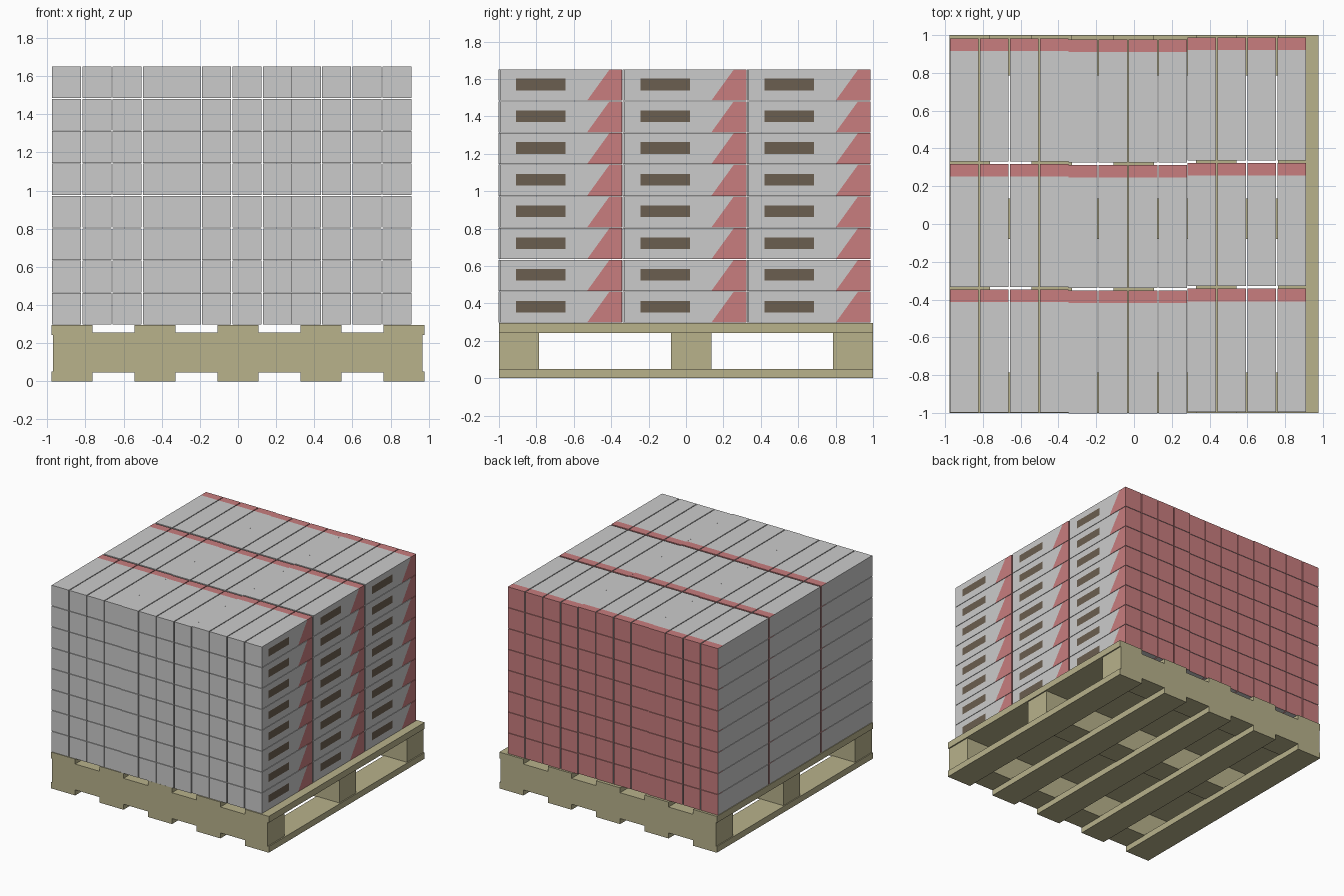
import bpy, bmesh

if "Cube" in bpy.data.objects:
    bpy.data.objects.remove(bpy.data.objects["Cube"])


def material(name, rgb):
    m = bpy.data.materials.new(name)
    m.diffuse_color = (*rgb, 1)
    m.use_nodes = True
    m.node_tree.nodes["Principled BSDF"].inputs["Base Color"].default_value = m.diffuse_color
    return m


wood = material("wood", (0.48, 0.445, 0.26))
red = material("red_print", (0.58, 0.205, 0.21))
brown = material("dark_handle", (0.147, 0.112, 0.08))


def slab(name, x0, x1, y0, y1, z0, z1):
    bpy.ops.mesh.primitive_cube_add(size=1)
    ob = bpy.context.object
    ob.name = name
    for v in ob.data.vertices:
        v.co = (x1 if v.co.x > 0 else x0,
                y1 if v.co.y > 0 else y0,
                z1 if v.co.z > 0 else z0)
    ob.data.materials.append(wood)
    return ob


# Pallet: five boards below and above, three stringers between
for i in range(5):
    x = -0.978 + i * 0.435
    slab(f"bottom_board_{i + 1}", x, x + 0.215, -1, 1, 0, 0.05)
    slab(f"top_board_{i + 1}", x, x + 0.215, -1, 1, 0.243, 0.295)
for i, y in enumerate((-1, -0.08, 0.785)):
    slab(f"stringer_{i + 1}", -0.97, 0.967, y, y + 0.215, 0.045, 0.255)

# One carton: grey body, red back end with slanted edge, handle patch on +x side
W, L, H = 0.152, 0.652, 0.166
LOW, TOP = 0.465, 0.585          # where the red begins at the bottom and top
mesh = bpy.data.meshes.new("carton")
for m in (None, red, brown):
    mesh.materials.append(m)
bm = bmesh.new()


def face(points, mat=0):
    f = bm.faces.new([bm.verts.new(p) for p in points])
    f.material_index = mat


def side(points, mat=0):
    face([(W, y, z) for y, z in points], mat)


face([(0, 0, 0), (W, 0, 0), (W, 0, H), (0, 0, H)])
face([(0, L, 0), (0, L, H), (W, L, H), (W, L, 0)], 1)
face([(0, 0, 0), (0, 0, H), (0, L, H), (0, L, 0)])
face([(0, 0, 0), (0, L, 0), (W, L, 0), (W, 0, 0)])
face([(0, 0, H), (W, 0, H), (W, TOP, H), (0, TOP, H)])
face([(0, TOP, H), (W, TOP, H), (W, L, H), (0, L, H)], 1)
outer = [(0, 0), (LOW, 0), (TOP, H), (0, H)]
patch = [(0.085, 0.055), (0.35, 0.055), (0.35, 0.117), (0.085, 0.117)]
for i in range(4):
    j = (i + 1) % 4
    side([outer[i], outer[j], patch[j], patch[i]])
side(patch, 2)
side([(LOW, 0), (L, 0), (L, H), (TOP, H)], 1)
bmesh.ops.remove_doubles(bm, verts=bm.verts, dist=1e-5)
bm.to_mesh(mesh)
bm.free()

# Three blocks of cartons, each 4 wide, 3 deep, 8 high
for i, shift in enumerate((0, -0.005, 0.004)):
    ob = bpy.data.objects.new(f"carton_block_{i + 1}", mesh)
    bpy.context.collection.objects.link(ob)
    ob.location = (-0.975 + i * 0.6285, -0.998 + shift, 0.297)
    for count, step in ((4, (0.1588, 0, 0)), (3, (0, 0.6645, 0)), (8, (0, 0, 0.1696))):
        arr = ob.modifiers.new("repeat", 'ARRAY')
        arr.use_relative_offset = False
        arr.use_constant_offset = True
        arr.constant_offset_displace = step
        arr.count = count
